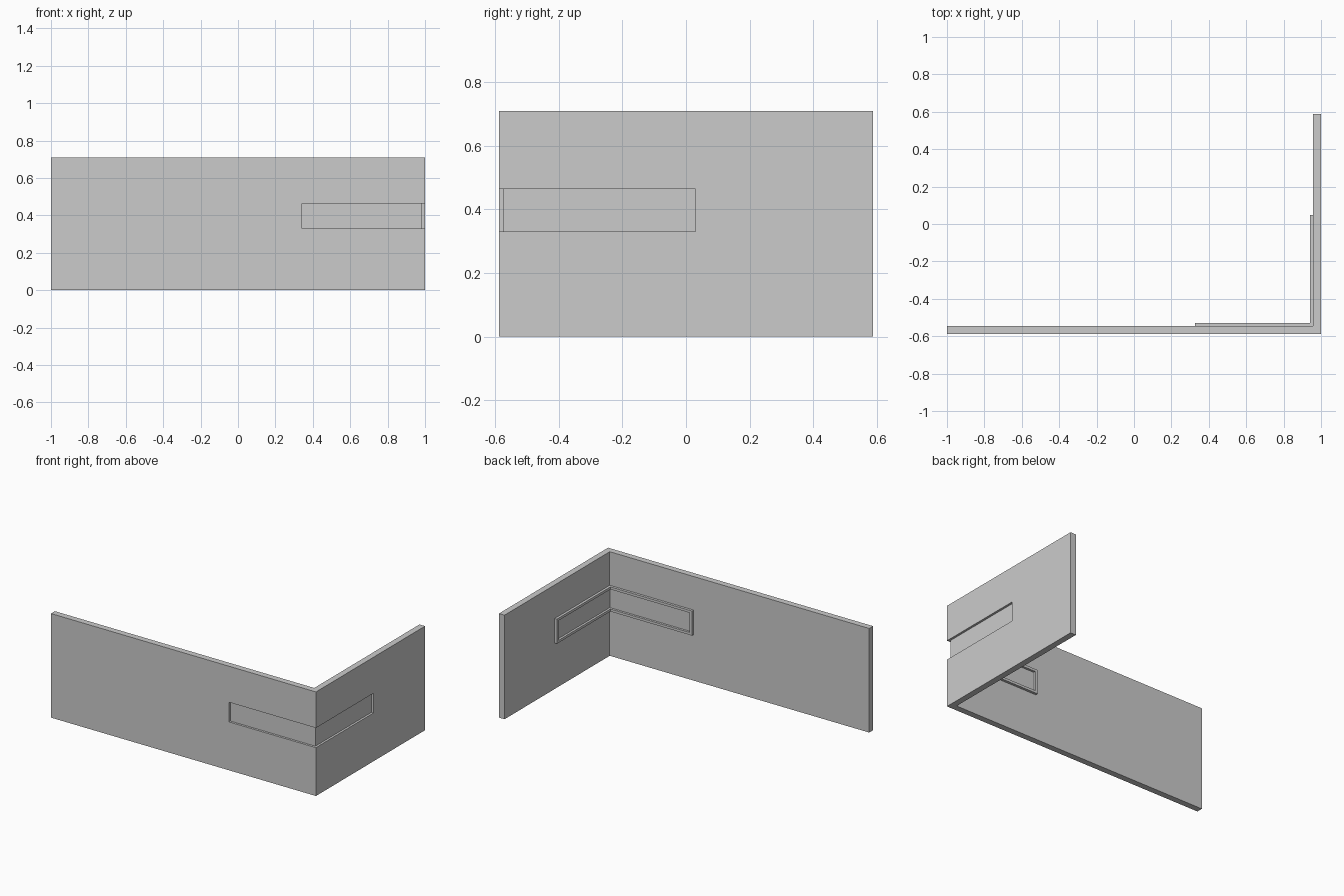
import bpy, bmesh

if "Cube" in bpy.data.objects:
    bpy.data.objects.remove(bpy.data.objects["Cube"])

HX, HY = 1.0, 0.588          # outer half extents of the corner

mat = bpy.data.materials.new("plain_grey")
mat.diffuse_color = (0.6, 0.6, 0.6, 1)
mat.use_nodes = True
mat.node_tree.nodes["Principled BSDF"].inputs["Base Color"].default_value = mat.diffuse_color


def corner_prism(name, x_end, y_end, d_out, d_in, z0, z1):
    """L-shaped plan along the front and right sides, between two depths from the outer face."""
    xo, yo = HX - d_out, -HY + d_out
    xi, yi = HX - d_in, -HY + d_in
    plan = [(x_end, yo), (xo, yo), (xo, y_end), (xi, y_end), (xi, yi), (x_end, yi)]
    bm = bmesh.new()
    base = bm.faces.new([bm.verts.new((x, y, z0)) for x, y in plan])
    ext = bmesh.ops.extrude_face_region(bm, geom=[base])
    for v in ext["geom"]:
        if isinstance(v, bmesh.types.BMVert):
            v.co.z = z1
    bmesh.ops.recalc_face_normals(bm, faces=bm.faces)
    mesh = bpy.data.meshes.new(name)
    bm.to_mesh(mesh)
    bm.free()
    mesh.materials.append(mat)
    obj = bpy.data.objects.new(name, mesh)
    bpy.context.collection.objects.link(obj)
    return obj


def cut(obj, cutter):
    mod = obj.modifiers.new("opening", 'BOOLEAN')
    mod.operation = 'DIFFERENCE'
    mod.solver = 'EXACT'
    mod.object = cutter
    bpy.context.view_layer.objects.active = obj
    bpy.ops.object.modifier_apply(modifier=mod.name)


# window opening wrapping around the corner
X_END, Y_END, Z0, Z1 = 0.343, 0.03, 0.33, 0.464
RIM = 0.017

walls = corner_prism("corner_walls", -HX, HY, 0, 0.042, 0, 0.71)
frame = corner_prism("window_frame", X_END - RIM, Y_END + RIM, 0.042, 0.059,
                     Z0 - RIM, Z1 + RIM)
cutter = corner_prism("opening_cutter", X_END, Y_END, -0.1, 0.15, Z0, Z1)
for part in (walls, frame):
    cut(part, cutter)
bpy.data.objects.remove(cutter)

# recessed pane filling the opening
corner_prism("window_pane", X_END, Y_END, 0.015, 0.044, Z0, Z1)
